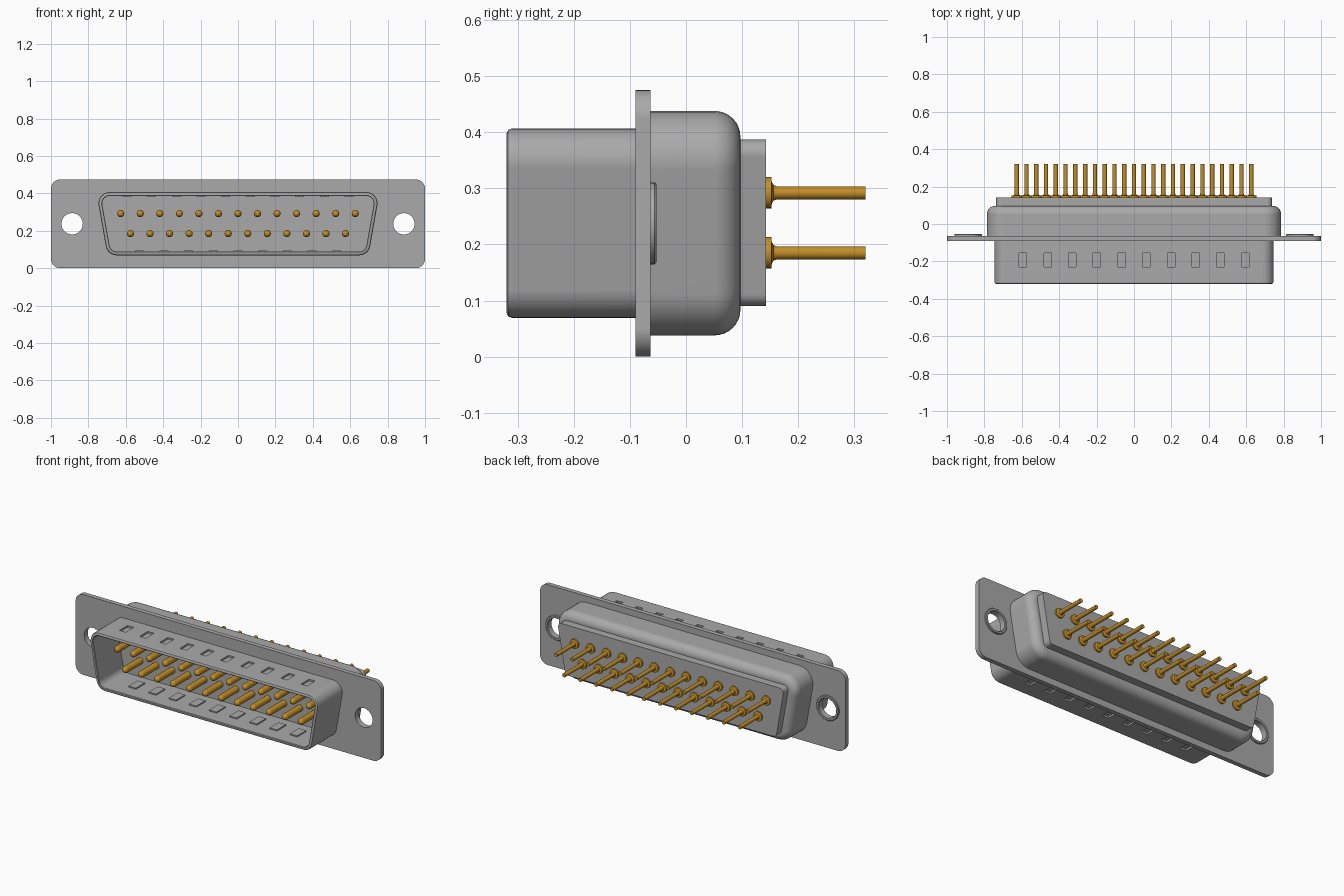
import bpy, bmesh
from math import sin, cos, tan, pi, radians

if "Cube" in bpy.data.objects:
    bpy.data.objects.remove(bpy.data.objects["Cube"])


def material(name, rgb):
    m = bpy.data.materials.new(name)
    m.use_nodes = True
    m.diffuse_color = (*rgb, 1)
    bsdf = m.node_tree.nodes["Principled BSDF"]
    bsdf.inputs["Base Color"].default_value = (*rgb, 1)
    bsdf.inputs["Roughness"].default_value = 0.5
    return m


GREY = material("grey metal", (0.4, 0.4, 0.4))
GOLD = material("gold contact", (0.55, 0.27, 0.02))
SLANT = radians(10)


def finish(name, bm, mat):
    bmesh.ops.remove_doubles(bm, verts=bm.verts, dist=1e-5)
    bmesh.ops.recalc_face_normals(bm, faces=bm.faces)
    mesh = bpy.data.meshes.new(name)
    bm.to_mesh(mesh)
    bm.free()
    mesh.materials.append(mat)
    ob = bpy.data.objects.new(name, mesh)
    bpy.context.collection.objects.link(ob)
    return ob


def activate(ob):
    bpy.ops.object.select_all(action='DESELECT')
    ob.select_set(True)
    bpy.context.view_layer.objects.active = ob


def smooth(ob):
    activate(ob)
    bpy.ops.object.shade_smooth_by_angle(angle=radians(32))
    ob.modifiers.new("even shading", 'WEIGHTED_NORMAL').keep_sharp = True


def cut(ob, cutter):
    cutter.hide_render = True
    activate(ob)
    mod = ob.modifiers.new("cut", 'BOOLEAN')
    mod.operation, mod.solver, mod.object = 'DIFFERENCE', 'EXACT', cutter
    bpy.ops.object.modifier_apply(modifier=mod.name)
    bpy.data.objects.remove(cutter)


def bridge(bm, a, b):
    n = len(a)
    for i in range(n):
        bm.faces.new((a[i], a[(i + 1) % n], b[(i + 1) % n], b[i]))


def trapezoid_loft(name, half, z0, z1, r, rings, slant=SLANT, steps=8):
    """Rounded trapezoid swept along y; rings holds (inset, y)."""
    top, low = z1 - r, z0 + r
    xt = half - r
    xb = xt - (top - low) * tan(slant)
    corners = [(xb, low, -pi / 2, -slant), (xt, top, -slant, pi / 2),
               (-xt, top, pi / 2, pi + slant), (-xb, low, pi + slant, 1.5 * pi)]
    bm = bmesh.new()
    loops = []
    for inset, y in rings:
        loop = []
        for cx, cz, a0, a1 in corners:
            for i in range(steps + 1):
                a = a0 + (a1 - a0) * i / steps
                loop.append(bm.verts.new((cx + (r - inset) * cos(a), y,
                                          cz + (r - inset) * sin(a))))
        loops.append(loop)
    for a, b in zip(loops, loops[1:]):
        bridge(bm, a, b)
    bm.faces.new(loops[0])
    bm.faces.new(loops[-1])
    return finish(name, bm, GREY)


def lathe(name, profile, mat, segs, closed=False):
    """Revolve (radius, y) points about the y axis."""
    bm = bmesh.new()
    loops = [[bm.verts.new((r * cos(2 * pi * i / segs), y, r * sin(2 * pi * i / segs)))
              for i in range(segs)] for r, y in profile]
    for a, b in zip(loops, loops[1:]):
        bridge(bm, a, b)
    if closed:
        bridge(bm, loops[-1], loops[0])
    else:
        bm.faces.new(loops[0])
        bm.faces.new(loops[-1])
    return finish(name, bm, mat)


def boxes(name, centres, size):
    bm = bmesh.new()
    for c in centres:
        for v in bmesh.ops.create_cube(bm, size=1)["verts"]:
            v.co = [c[k] + v.co[k] * size[k] for k in range(3)]
    return finish(name, bm, GREY)


# Mounting flange with a screw hole and a raised collar at each end
flange = trapezoid_loft("mounting_flange", 1, 0, 0.475, 0.05,
                        [(0, -0.09), (0, -0.063)], slant=0)
HOLE_X, HOLE_Z = 0.887, 0.2375
for side, label in ((1, "left"), (-1, "right")):
    drill = lathe("hole_cutter", [(0.057, -0.2), (0.057, 0)], GREY, 40)
    drill.location = (side * HOLE_X, 0, HOLE_Z)
    bpy.context.view_layer.update()
    cut(flange, drill)
    collar = lathe(label + "_hole_collar",
                   [(0.057, -0.075), (0.057, -0.056), (0.06, -0.053), (0.07, -0.053),
                    (0.073, -0.056), (0.073, -0.075)], GREY, 40, closed=True)
    collar.location = (side * HOLE_X, 0, HOLE_Z)
    smooth(collar)
smooth(flange)

# Hollow front shell with rolled rim
shell = trapezoid_loft("front_shell", 0.746, 0.069, 0.407, 0.06,
                       [(0, -0.08), (0, -0.31), (0.003, -0.317), (0.01, -0.32),
                        (0.017, -0.32), (0.02, -0.317), (0.02, -0.092)])

# Grip dimples: recesses outside, matching bumps inside
top_x = [0.132 * (i - 4.5) for i in range(10)]
low_x = [0.132 * (i - 4) for i in range(9)]
DIMPLE_Y = -0.193
cut(shell, boxes("dimple_cutter", [(x, DIMPLE_Y, 0.407) for x in top_x]
                 + [(x, DIMPLE_Y, 0.069) for x in low_x], (0.04, 0.076, 0.02)))
smooth(shell)
boxes("grip_dimples", [(x, DIMPLE_Y, 0.387) for x in top_x]
      + [(x, DIMPLE_Y, 0.089) for x in low_x], (0.048, 0.084, 0.014))

# Rear shell with a rounded back edge
R = 0.046
arc = [(R - R * cos(i * pi / 16), 0.097 - R + R * sin(i * pi / 16)) for i in range(9)]
smooth(trapezoid_loft("rear_shell", 0.787, 0.038, 0.438, 0.09, [(0, -0.07)] + arc))

# Insulator block behind the shell
smooth(trapezoid_loft("insulator", 0.737, 0.09, 0.387, 0.025, [(0, 0.08), (0, 0.143)]))

# Contacts: domed pin in front, flared collar and thin tail behind
pin_profile = [(0.004, -0.248), (0.011, -0.245), (0.017, -0.238), (0.019, -0.229),
               (0.019, -0.05), (0.028, 0.13), (0.028, 0.152), (0.019, 0.153),
               (0.014, 0.156), (0.0115, 0.162), (0.0115, 0.32)]
pin = lathe("contact_pin", pin_profile, GOLD, 20)
smooth(pin)
places = [(0.1045 * (i - 6), 0.292) for i in range(13)] + \
         [(0.1045 * (i - 5.5), 0.185) for i in range(12)]
for n, (x, z) in enumerate(places):
    ob = pin if n == 0 else pin.copy()
    if n:
        bpy.context.collection.objects.link(ob)
    ob.location = (x, 0, z)
